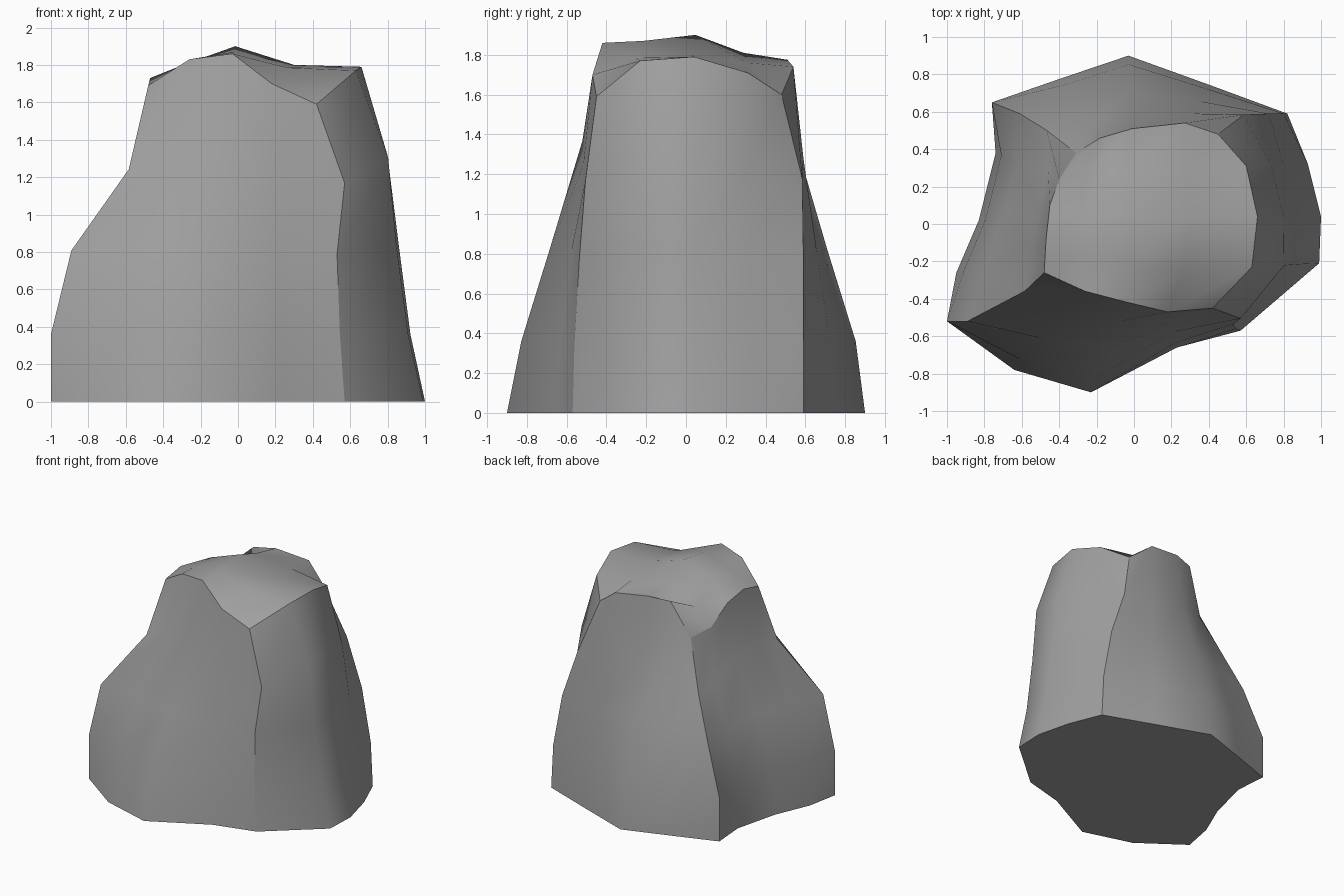
import bpy
import bmesh
from mathutils import Vector

cube = bpy.data.objects.get("Cube")
if cube:
    bpy.data.objects.remove(cube, do_unlink=True)

SIDE = 4              # segments along each of the four walls
COUNT = SIDE * 4      # columns around the rock

# Foot outline, counter-clockwise from the front corner on the +x side
foot = [(.57, -.57), (.99, -.21), (1, .04), (.93, .32),
        (.82, .59), (.4, .745), (-.03, .9), (-.4, .775),
        (-.76, .65), (-.74, .38), (-.83, .02), (-.95, -.26),
        (-1, -.52), (-.64, -.78), (-.23, -.9), (.23, -.66)]

# Rim outline, same order
rim = [(.42, -.45, 1.59), (.63, -.23, 1.77), (.66, .04, 1.79), (.6, .31, 1.71),
       (.45, .48, 1.6), (.27, .54, 1.74), (-.01, .51, 1.775), (-.18, .46, 1.76),
       (-.31, .38, 1.46), (-.4, .24, 1.52), (-.45, .1, 1.68), (-.47, -.08, 1.73),
       (-.48, -.26, 1.69), (-.26, -.36, 1.83), (-.03, -.42, 1.86), (.18, -.47, 1.7)]

# How far each level leans from foot to rim (x, then y):
# corner and wall middle in turn, starting at the first outline point
lean_x = [(.17, .23, .05, .1, 0, .1, 0, .1),
          (.27, .41, .27, .4, .33, .35, .21, .4),
          (0, .59, .63, .75, .65, .85, .8, .75)]
lean_y = [(.08, .2, 0, .12, 0, .1, 0, .15),
          (.29, .41, 0, .49, .22, .35, 0, .46),
          (.54, .6, .05, .85, .55, .7, .62, .79)]


def sample(values, column):
    """Lean of a column; those between follow the wall middle more than the corner."""
    if column % 2 == 0:
        return values[column // 2]
    middle = column // SIDE * 2 + 1
    corner = middle - 1 if column % SIDE == 1 else (middle + 1) % len(values)
    return values[corner] + (values[middle] - values[corner]) * .88


def wall_ring(level):
    """Points of one intermediate ring of the walls."""
    points = []
    for column in range(COUNT):
        low, high = foot[column], rim[column]
        fx = sample(lean_x[level], column)
        fy = sample(lean_y[level], column)
        height = (.36, .47 + .2 * high[2], .735 * high[2])[level]
        points.append((low[0] + (high[0] - low[0]) * fx,
                       low[1] + (high[1] - low[1]) * fy, height))
    return points


# Heights of the inner crown points, front row to back row
crown = [(1.8, 1.87, 1.785), (1.8, 1.9, 1.8), (1.66, 1.81, 1.76)]


def rim_index(i, j):
    """Rim column at a border cell of the crown grid, or None inside it."""
    if i == SIDE:
        return j
    if j == SIDE:
        return 2 * SIDE - i
    if i == 0:
        return 3 * SIDE - j
    if j == 0:
        return (3 * SIDE + i) % COUNT
    return None


def crown_point(i, j):
    """Inner crown point, blended from the surrounding rim."""
    def edge(a, b):
        return Vector(rim[rim_index(a, b)])
    u, v = i / SIDE, j / SIDE
    across = edge(0, j).lerp(edge(SIDE, j), u)
    along = edge(i, 0).lerp(edge(i, SIDE), v)
    front = edge(0, 0).lerp(edge(SIDE, 0), u)
    back = edge(0, SIDE).lerp(edge(SIDE, SIDE), u)
    point = across + along - front.lerp(back, v)
    return (point.x - .08, point.y - .03, crown[j - 1][i - 1])


bm = bmesh.new()

# Walls: foot, three levels and rim joined by quads
outlines = [[(x, y, 0) for x, y in foot]]
outlines += [wall_ring(level) for level in range(3)]
outlines.append(rim)
rings = [[bm.verts.new(p) for p in outline] for outline in outlines]
for lower, upper in zip(rings, rings[1:]):
    for k in range(COUNT):
        n = (k + 1) % COUNT
        bm.faces.new((lower[k], lower[n], upper[n], upper[k]))

# Flat underside
bm.faces.new(list(reversed(rings[0])))

# Crown: a square grid closing the top
grid = {}
for i in range(SIDE + 1):
    for j in range(SIDE + 1):
        k = rim_index(i, j)
        grid[i, j] = bm.verts.new(crown_point(i, j)) if k is None else rings[-1][k]
for i in range(SIDE):
    for j in range(SIDE):
        bm.faces.new((grid[i, j], grid[i + 1, j], grid[i + 1, j + 1], grid[i, j + 1]))

# Smooth sides that meet at crisp rim, foot and corner edges
for face in bm.faces:
    face.smooth = True
crisp = [(ring[k], ring[(k + 1) % COUNT])
         for ring in (rings[0], rings[-1]) for k in range(COUNT)]
crisp += [(low[k], high[k]) for low, high in zip(rings, rings[1:])
          for k in range(0, COUNT, SIDE)]
for a, b in crisp:
    bm.edges.get((a, b)).smooth = False

mesh = bpy.data.meshes.new("rock")
bm.to_mesh(mesh)
bm.free()

# Stone colour
stone = bpy.data.materials.new("stone_grey")
stone.use_nodes = True
colour = (.35, .35, .35, 1)
stone.diffuse_color = colour
stone.node_tree.nodes["Principled BSDF"].inputs["Base Color"].default_value = colour
mesh.materials.append(stone)

rock = bpy.data.objects.new("rock", mesh)
bpy.context.collection.objects.link(rock)
